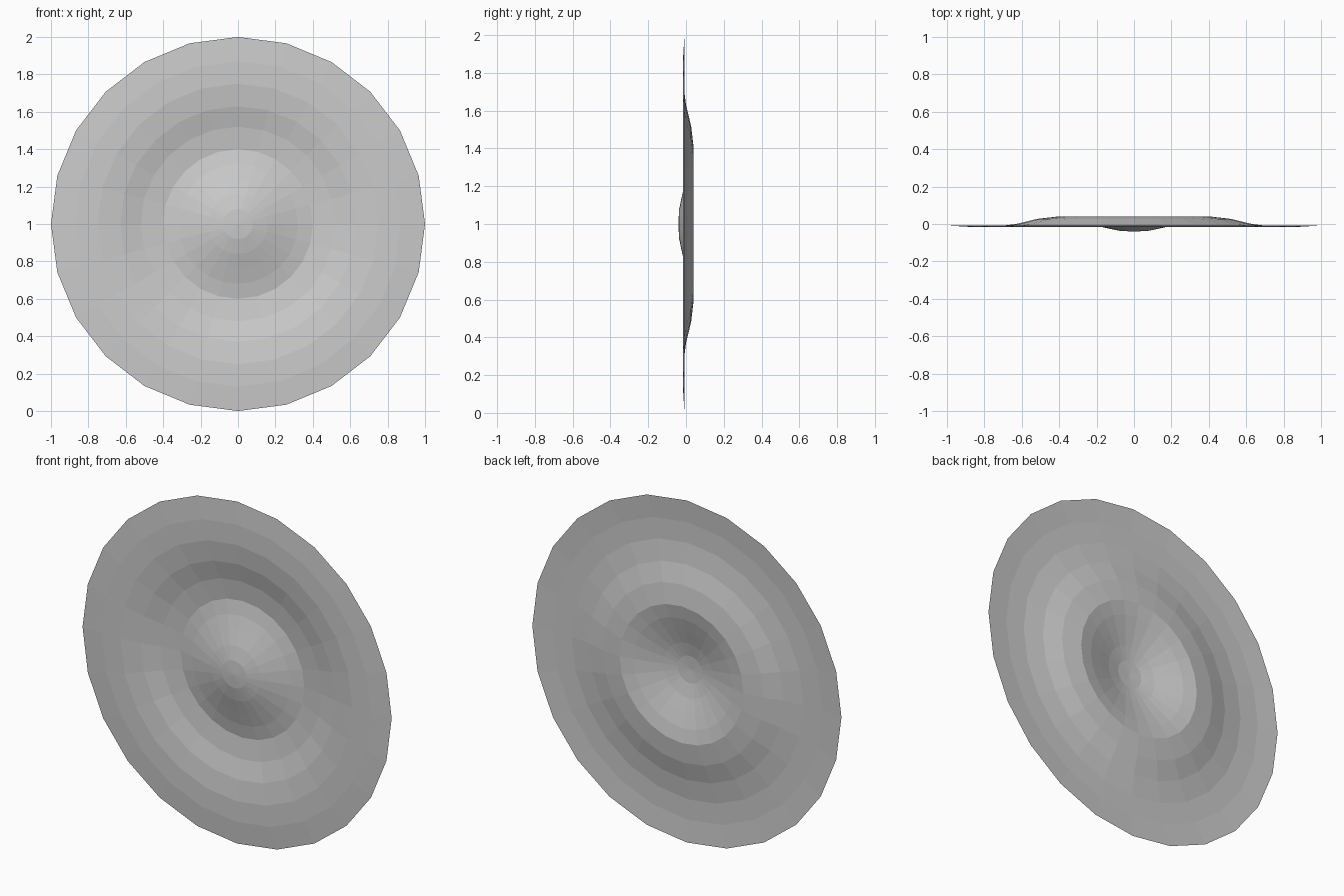
import bpy, bmesh
from math import sin, cos, tau

if "Cube" in bpy.data.objects:
    bpy.data.objects.remove(bpy.data.objects["Cube"])

SIDES = 24
# (radius, depth along y) from the rim inwards; the dome bulges to the front
PROFILE = [(1.0, -0.008), (0.87, -0.016), (0.75, -0.015), (0.63, 0.0),
           (0.52, 0.027), (0.40, 0.041), (0.32, 0.026), (0.24, 0.004),
           (0.16, -0.019), (0.08, -0.036)]
CENTRE_DEPTH = -0.041

bm = bmesh.new()

# Concentric rings of the thin dish
rings = [[bm.verts.new((r * cos(tau * i / SIDES), y, 1 + r * sin(tau * i / SIDES)))
          for i in range(SIDES)] for r, y in PROFILE]
for outer, inner in zip(rings, rings[1:]):
    for i in range(SIDES):
        j = (i + 1) % SIDES
        bm.faces.new((outer[i], inner[i], inner[j], outer[j]))

# Centre of the dome
tip = bm.verts.new((0, CENTRE_DEPTH, 1))
for i in range(SIDES):
    bm.faces.new((rings[-1][i], tip, rings[-1][(i + 1) % SIDES]))

# Front faces look towards -y
bm.normal_update()
if sum(f.normal.y for f in bm.faces) > 0:
    bmesh.ops.reverse_faces(bm, faces=bm.faces[:])

mesh = bpy.data.meshes.new("speaker_cone_disc")
bm.to_mesh(mesh)
bm.free()
disc = bpy.data.objects.new("speaker_cone_disc", mesh)
bpy.context.collection.objects.link(disc)
